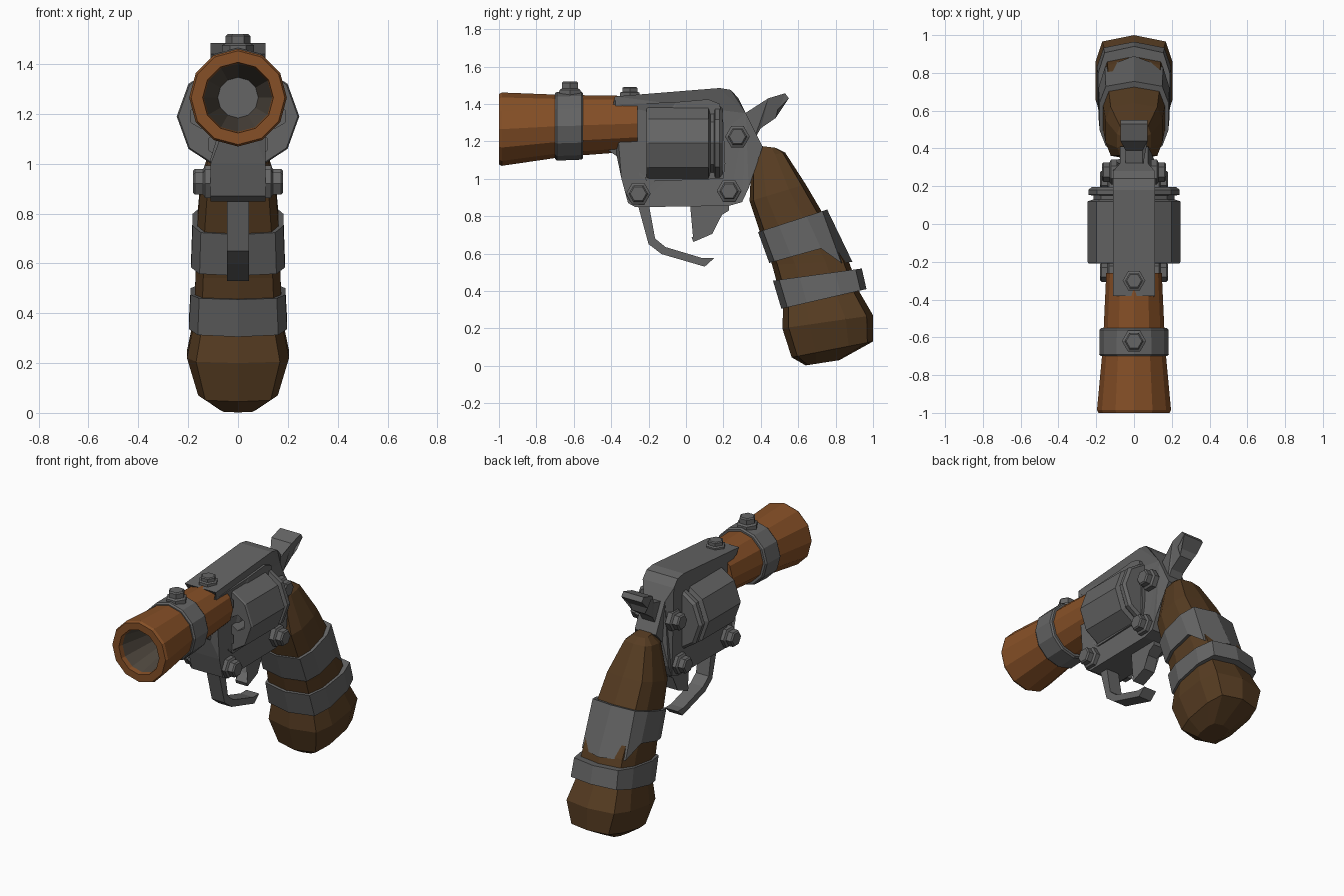
import bpy, bmesh, math
from mathutils import Vector, Matrix

cube = bpy.data.objects.get("Cube")
if cube:
    bpy.data.objects.remove(cube, do_unlink=True)


def material(name, rgb):
    m = bpy.data.materials.new(name)
    m.use_nodes = True
    m.diffuse_color = (*rgb, 1)
    m.node_tree.nodes["Principled BSDF"].inputs["Base Color"].default_value = (*rgb, 1)
    return m


STEEL = material("grey steel", (0.13, 0.13, 0.13))
COPPER = material("copper", (0.24, 0.08, 0.02))
WOOD = material("dark wood", (0.095, 0.046, 0.016))
BORE = material("sooty bore", (0.08, 0.065, 0.05))


def finish(name, bm, *mats):
    bmesh.ops.recalc_face_normals(bm, faces=bm.faces)
    mesh = bpy.data.meshes.new(name)
    bm.to_mesh(mesh)
    bm.free()
    for m in mats:
        mesh.materials.append(m)
    obj = bpy.data.objects.new(name, mesh)
    bpy.context.collection.objects.link(obj)
    return obj


def loft(name, rings, *mats, rule=None):
    """Skin a list of equal point rings and cap both ends."""
    bm = bmesh.new()
    loops = [[bm.verts.new(p) for p in ring] for ring in rings]
    n = len(loops[0])
    for k, (a, b) in enumerate(zip(loops, loops[1:])):
        for i in range(n):
            f = bm.faces.new((a[i], a[(i + 1) % n], b[(i + 1) % n], b[i]))
            f.material_index = rule(k) if rule else 0
    bm.faces.new(loops[0])
    last = bm.faces.new(loops[-1])
    last.material_index = rule(len(loops)) if rule else 0
    return finish(name, bm, *mats)


def turned(name, sides, stations, *mats, rule=None, squash=1):
    """Round part along y from (y, centre height, radius) stations."""
    angles = [2 * math.pi * i / sides for i in range(sides)]
    rings = [[(r * math.cos(a), y, cz + squash * r * math.sin(a)) for a in angles]
             for y, cz, r in stations]
    return loft(name, rings, *mats, rule=rule)


def plate(name, profile, half, mat=STEEL):
    """Side profile in (y, z) with a half width given as number or rule."""
    width = half if callable(half) else lambda y, z: half
    bm = bmesh.new()
    sides = [[bm.verts.new((s * width(y, z), y, z)) for y, z in profile] for s in (1, -1)]
    n = len(profile)
    for i in range(n):
        j = (i + 1) % n
        bm.faces.new((sides[0][i], sides[0][j], sides[1][j], sides[1][i]))
    caps = [bm.faces.new(s) for s in sides]
    bmesh.ops.triangulate(bm, faces=caps)
    return finish(name, bm, mat)


def bolt(name, base, axis, radius, height):
    """Hexagonal washer with a smaller chamfered head."""
    turn = Vector(axis).to_track_quat('Z', 'Y').to_matrix()
    steps = [(0, 1), (0.4, 1), (0.5, 0.78), (0.9, 0.78), (1, 0.65)]
    rings = [[Vector(base) + turn @ Vector((radius * s * math.cos(a), radius * s * math.sin(a), h * height))
              for a in [math.pi * i / 3 for i in range(6)]] for h, s in steps]
    return loft(name, rings, STEEL)


# Flared barrel with a tapering bore
turned("barrel", 12, [(-0.26, 1.295, 0.147), (-0.65, 1.283, 0.165), (-0.985, 1.265, 0.196),
                      (-1.0, 1.265, 0.188), (-1.0, 1.265, 0.142), (-0.97, 1.265, 0.137),
                      (-0.45, 1.265, 0.03)],
       COPPER, BORE, rule=lambda k: int(k >= 5))

# Clamp around the barrel
turned("barrel_clamp", 12, [(-0.7, 1.281, 0.176), (-0.69, 1.281, 0.184),
                            (-0.56, 1.284, 0.182), (-0.55, 1.284, 0.174)], STEEL)
bolt("clamp_bolt", (0, -0.62, 1.445), (0, 0, 1), 0.064, 0.075)

# Revolving drum with bored chambers
DRUM_Z = 1.19
drum = turned("drum", 10, [(-0.21, DRUM_Z, 0.24), (-0.2, DRUM_Z, 0.246), (0.12, DRUM_Z, 0.246),
                           (0.13, DRUM_Z, 0.215), (0.15, DRUM_Z, 0.215), (0.155, DRUM_Z, 0.242),
                           (0.18, DRUM_Z, 0.242), (0.195, DRUM_Z, 0.225)], STEEL, squash=0.9)
bm = bmesh.new()
for i in range(6):
    a = math.pi * i / 3
    spot = Vector((0.145 * math.cos(a), -0.15, DRUM_Z + 0.13 * math.sin(a)))
    bmesh.ops.create_cone(bm, cap_ends=True, segments=6, radius1=0.05, radius2=0.05, depth=0.3,
                          matrix=Matrix.Translation(spot) @ Matrix.Rotation(math.pi / 2, 4, 'X'))
cutter = finish("chamber_cutter", bm, STEEL)
cutter.hide_render = True
cut = drum.modifiers.new("chambers", 'BOOLEAN')
cut.operation, cut.object, cut.solver = 'DIFFERENCE', cutter, 'EXACT'
bpy.context.view_layer.objects.active = drum
bpy.ops.object.modifier_apply(modifier=cut.name)
bpy.data.objects.remove(cutter, do_unlink=True)
turned("drum_axle", 6, [(-0.3, 1.16, 0.035), (0.25, 1.16, 0.035)], STEEL)


# Open frame around the drum
def frame_width(y, z):
    if y > 0.29 and z > 1:
        return 0.075
    return 0.065 if y < 0 and 1.05 < z < 1.3 else 0.11


plate("frame", [(-0.38, 1.44), (-0.35, 1.4), (-0.3, 1.4), (-0.05, 1.41), (0.12, 1.425), (0.18, 1.4),
                (0.2, 1.3), (0.21, 1.08), (0.2, 1.0), (-0.21, 0.985), (-0.25, 1.02), (-0.265, 1.17),
                (-0.44, 1.17), (-0.37, 1.12), (-0.345, 1.0), (-0.31, 0.87), (-0.27, 0.848),
                (0.23, 0.855), (0.3, 0.875), (0.335, 0.95), (0.345, 1.1), (0.41, 1.17),
                (0.32, 1.35), (0.28, 1.43), (0.24, 1.475), (0.18, 1.485)], frame_width)
bolt("strap_bolt", (0, -0.3, 1.44), (0, 0, 1), 0.06, 0.05)
for side, s in (("left", 1), ("right", -1)):
    for part, x, y, z in (("front", 0.1, -0.255, 0.92), ("lower", 0.1, 0.23, 0.935),
                          ("upper", 0.09, 0.275, 1.225)):
        bolt(f"{part}_bolt_{side}", (s * x, y, z), (s, 0, 0), 0.066, 0.08)

# Trigger guard, trigger and hammer
plate("trigger_guard", [(-0.26, 0.87), (-0.2, 0.65), (-0.13, 0.597), (0.1, 0.53), (0.15, 0.575),
                        (0.09, 0.575), (-0.11, 0.635), (-0.165, 0.68), (-0.2, 0.87)], 0.045)
plate("trigger", [(0.02, 0.88), (0.03, 0.84), (0.1, 0.82), (0.11, 0.78), (0.08, 0.72), (0.03, 0.685),
                  (0.04, 0.662), (0.14, 0.705), (0.165, 0.79), (0.23, 0.83), (0.23, 0.88)], 0.04)
plate("hammer", [(0.3, 1.34), (0.39, 1.36), (0.44, 1.43), (0.53, 1.457), (0.55, 1.43), (0.49, 1.37),
                 (0.48, 1.325), (0.4, 1.27), (0.36, 1.2), (0.3, 1.2)],
      lambda y, z: 0.072 if z > 1.365 else 0.045)


# Grip cross-sections run from the front ridge to the back ridge
def section(front, back, half, drop=None):
    f, b = Vector(front), Vector(back)
    pts = [f.lerp(b, t) for t in (0, 0.07, 0.3, 0.7, 0.93, 1)]
    if drop:
        pts[4:] = [Vector(d) for d in drop]
    xs = [half * k for k in (0, 0.82, 1, 1, 0.82, 0)]
    right = [(x, p.x, p.y) for x, p in zip(xs, pts)]
    return right + [(-x, y, z) for x, y, z in right[-2:0:-1]]


loft("grip", [section(*s) for s in (
    ((0.4, 1.175), (0.48, 1.165), 0.05), ((0.35, 1.11), (0.53, 1.14), 0.09),
    ((0.34, 0.88), (0.64, 0.97), 0.15), ((0.4, 0.7), (0.74, 0.8), 0.165),
    ((0.46, 0.54), (0.87, 0.56), 0.17), ((0.52, 0.32), (0.93, 0.39), 0.18),
    ((0.515, 0.2), (1.0, 0.27), 0.205), ((0.565, 0.045), (1.0, 0.13), 0.16),
    ((0.64, 0.002), (0.82, 0.03), 0.07))], WOOD)

# Metal wraps on the grip
loft("upper_grip_band", [section((0.385, 0.715), (0.755, 0.835), 0.182),
                         section((0.445, 0.55), (0.84, 0.66), 0.188,
                                 drop=((0.83, 0.55), (0.89, 0.555)))], STEEL)
loft("lower_grip_band", [section((0.465, 0.455), (0.94, 0.52), 0.19),
                         section((0.51, 0.305), (0.965, 0.41), 0.197)], STEEL)
